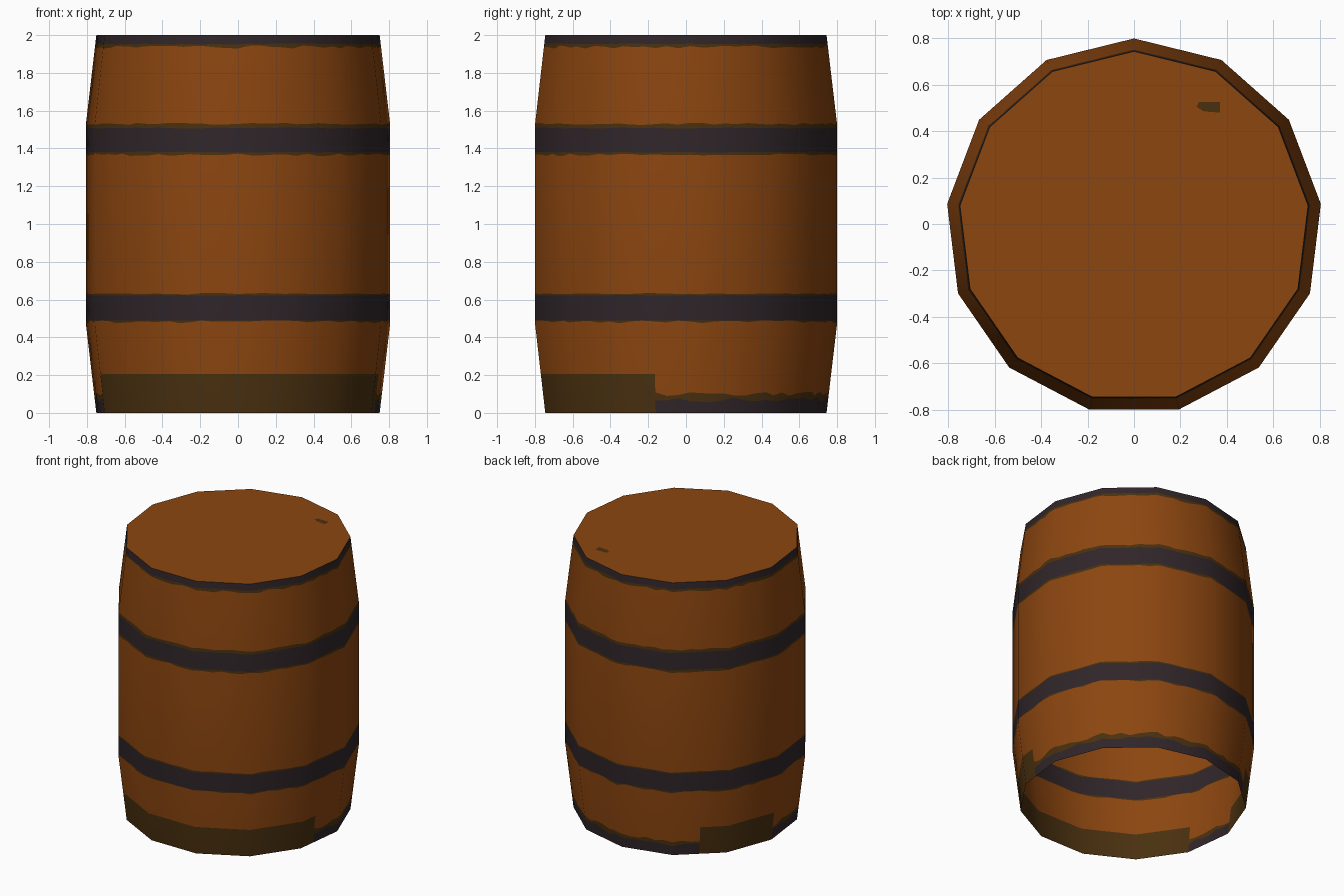
import bpy, bmesh, math, random
from mathutils import Vector

if "Cube" in bpy.data.objects:
    bpy.data.objects.remove(bpy.data.objects["Cube"])

random.seed(4)
SIDES, SUB = 13, 6            # 13 flat staves, each cut in columns for the worn paint
R_END, R_MID = 0.7555, 0.811
CY = -0.0115                  # centres the odd-sided polygon on y


def material(name, col):
    m = bpy.data.materials.new(name)
    m.diffuse_color = (*col, 1)
    m.use_nodes = True
    m.node_tree.nodes["Principled BSDF"].inputs["Base Color"].default_value = m.diffuse_color
    return m


wood = material("orange wood", (0.262, 0.061, 0.005))
iron = material("dark iron", (0.030, 0.019, 0.023))
stain = material("brown stain", (0.068, 0.030, 0.005))


def radius(z):
    t = min(z, 2 - z) / 0.47
    return R_END + (R_MID - R_END) * min(t, 1)


def corner(k, r, z):
    a = math.tau * k / SIDES   # measured clockwise from +y
    return Vector((r * math.sin(a), r * math.cos(a) + CY, z))


def make_object(name, bm, mats):
    me = bpy.data.meshes.new(name)
    bm.to_mesh(me)
    bm.free()
    for m in mats:
        me.materials.append(m)
    ob = bpy.data.objects.new(name, me)
    bpy.context.collection.objects.link(ob)
    return ob


# Barrel wall: rings of (height, ragged amount, colour of the strip above)
W, I, S = 0, 1, 2
rings = [(0, 0, I), (0.07, 0.012, S), (0.10, 0.010, W), (0.205, 0, W),
         (0.47, 0, W), (0.482, 0.008, S), (0.49, 0, I), (0.622, 0.002, S),
         (0.631, 0.003, W), (1.367, 0.006, S), (1.38, 0.003, I),
         (1.508, 0.003, S), (1.53, 0.006, W), (1.937, 0.008, S),
         (1.953, 0.003, I), (2, 0, I)]
cols = SIDES * SUB
bm = bmesh.new()
grid, normals = [], []
for z0, rag, _ in rings:
    row = []
    for c in range(cols):
        z = z0 + random.uniform(-rag, rag)
        k, f = divmod(c, SUB)
        p = corner(k, radius(z), z).lerp(corner(k + 1, radius(z), z), f / SUB)
        row.append(bm.verts.new(p))
        a = math.tau * c / cols
        slope = 0.09 * (z - 1)
        normals.append(Vector((math.sin(a), math.cos(a), slope)).normalized())
    grid.append(row)
for i in range(len(rings) - 1):
    for c in range(cols):
        d = (c + 1) % cols
        f = bm.faces.new((grid[i][d], grid[i][c], grid[i + 1][c], grid[i + 1][d]))
        f.smooth = True
        f.material_index = rings[i][2]
        k = (c + 0.5) / SUB
        damp = 3.66 < k < 9 or 10 < k < 11.5   # stained foot of the barrel
        if i < 3 and damp:
            f.material_index = S
wall = make_object("barrel_wall", bm, (wood, iron, stain))
wall.data.normals_split_custom_set_from_vertices(normals)

# Flat lid on top (the bottom is open)
bm = bmesh.new()
bm.faces.new([bm.verts.new(corner(-k, R_END, 2)) for k in range(SIDES)])
make_object("lid", bm, (wood,))

# Worn spot on the lid
bm = bmesh.new()
bm.faces.new([bm.verts.new((0.32 + x, 0.505 + y, 2.002)) for x, y in
              ((-0.05, 0), (-0.02, -0.02), (0.05, -0.025), (0.05, 0.02), (-0.04, 0.02))])
make_object("lid_spot", bm, (stain,))
